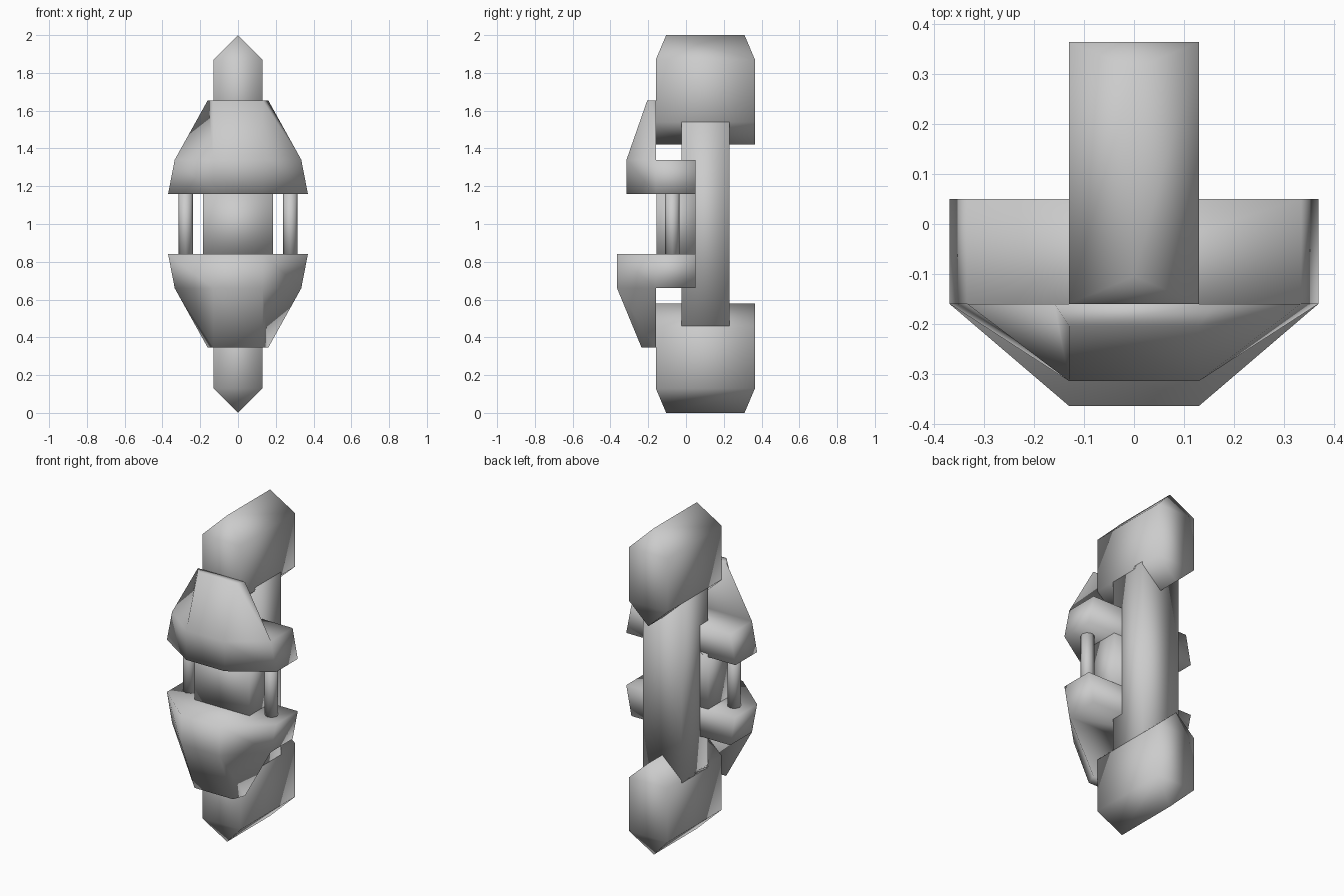
import bpy, bmesh

cube = bpy.data.objects.get("Cube")
if cube:
    bpy.data.objects.remove(cube, do_unlink=True)

grey = bpy.data.materials.new("plain_grey")
grey.use_nodes = True
colour = (0.6, 0.6, 0.6, 1)
grey.diffuse_color = colour
grey.node_tree.nodes["Principled BSDF"].inputs["Base Color"].default_value = colour


def finish(name, bm):
    bmesh.ops.recalc_face_normals(bm, faces=bm.faces)
    for f in bm.faces:
        f.smooth = True
    mesh = bpy.data.meshes.new(name)
    bm.to_mesh(mesh)
    bm.free()
    mesh.materials.append(grey)
    obj = bpy.data.objects.new(name, mesh)
    bpy.context.collection.objects.link(obj)
    return obj


def box(name, half_x, y0, y1, z0, z1):
    bm = bmesh.new()
    bmesh.ops.create_cube(bm, size=1)
    for v in bm.verts:
        v.co = (half_x * 2 * v.co.x, y1 if v.co.y > 0 else y0, z1 if v.co.z > 0 else z0)
    return finish(name, bm)


# Hexagonal end block: ridged outer end with sloped tips, V-shaped inner end
def end_block(name, sign):
    profile = [(0, 1.0), (0.13, 0.87), (0.13, 0.54), (0, 0.42), (-0.13, 0.54), (-0.13, 0.87)]
    bm = bmesh.new()
    rings = []
    for y, ridge_y in ((-0.16, -0.105), (0.365, 0.31)):
        rings.append([bm.verts.new((x, ridge_y if h == 1 else y, 1 + sign * h))
                      for x, h in profile])
    front, back = rings
    for i in range(6):
        j = (i + 1) % 6
        bm.faces.new((front[i], front[j], back[j], back[i]))
    for ring in rings:
        bm.faces.new((ring[0], ring[1], ring[5]))
        bm.faces.new((ring[1], ring[2], ring[4], ring[5]))
        bm.faces.new((ring[2], ring[3], ring[4]))
    return finish(name, bm)


# Faceted guard: a tapered band wrapping the core plus a sloped front shield
def guard(name, sign, front_y, tip_y):
    def ring(half_x, h):
        pts = [(half_x, 0.05), (half_x, -0.16), (0.13, front_y),
               (-0.13, front_y), (-half_x, -0.16), (-half_x, 0.05)]
        return [bm.verts.new((sign * x, y, 1 + sign * h)) for x, y in pts]

    bm = bmesh.new()
    inner, outer = ring(0.37, 0.16), ring(0.335, 0.34)
    tip = [bm.verts.new((sign * x, y, 1 + sign * 0.655))
           for x, y in ((0.16, -0.16), (0.13, tip_y), (-0.13, tip_y), (-0.16, -0.16))]
    bm.faces.new(inner)
    for i in range(6):
        j = (i + 1) % 6
        bm.faces.new((inner[i], inner[j], outer[j], outer[i]))
    # Ledge behind the shield, then the shield itself
    bm.faces.new((outer[0], outer[1], outer[4], outer[5]))
    bm.faces.new((outer[1], outer[4], tip[3], tip[0]))
    bm.faces.new((outer[2], outer[3], tip[2], tip[1]))
    bm.faces.new(tip)
    # One flank folds outward, the other inward
    bm.faces.new((outer[1], outer[2], tip[1]))
    bm.faces.new((outer[1], tip[1], tip[0]))
    bm.faces.new((outer[4], outer[3], tip[3]))
    bm.faces.new((outer[3], tip[2], tip[3]))
    return finish(name, bm)


end_block("upper_end_block", 1)
end_block("lower_end_block", -1)
guard("upper_guard", 1, -0.315, -0.205)
guard("lower_guard", -1, -0.365, -0.235)
box("column", 0.13, -0.025, 0.23, 0.44, 1.56)
box("core", 0.185, -0.155, 0.05, 0.82, 1.18)

# Thin posts joining the two guards
for side, x in (("left", 0.277), ("right", -0.277)):
    bm = bmesh.new()
    bmesh.ops.create_cone(bm, cap_ends=True, segments=8, radius1=0.038, radius2=0.038, depth=0.36)
    bmesh.ops.translate(bm, verts=bm.verts, vec=(x, -0.072, 1))
    finish(side + "_post", bm)
